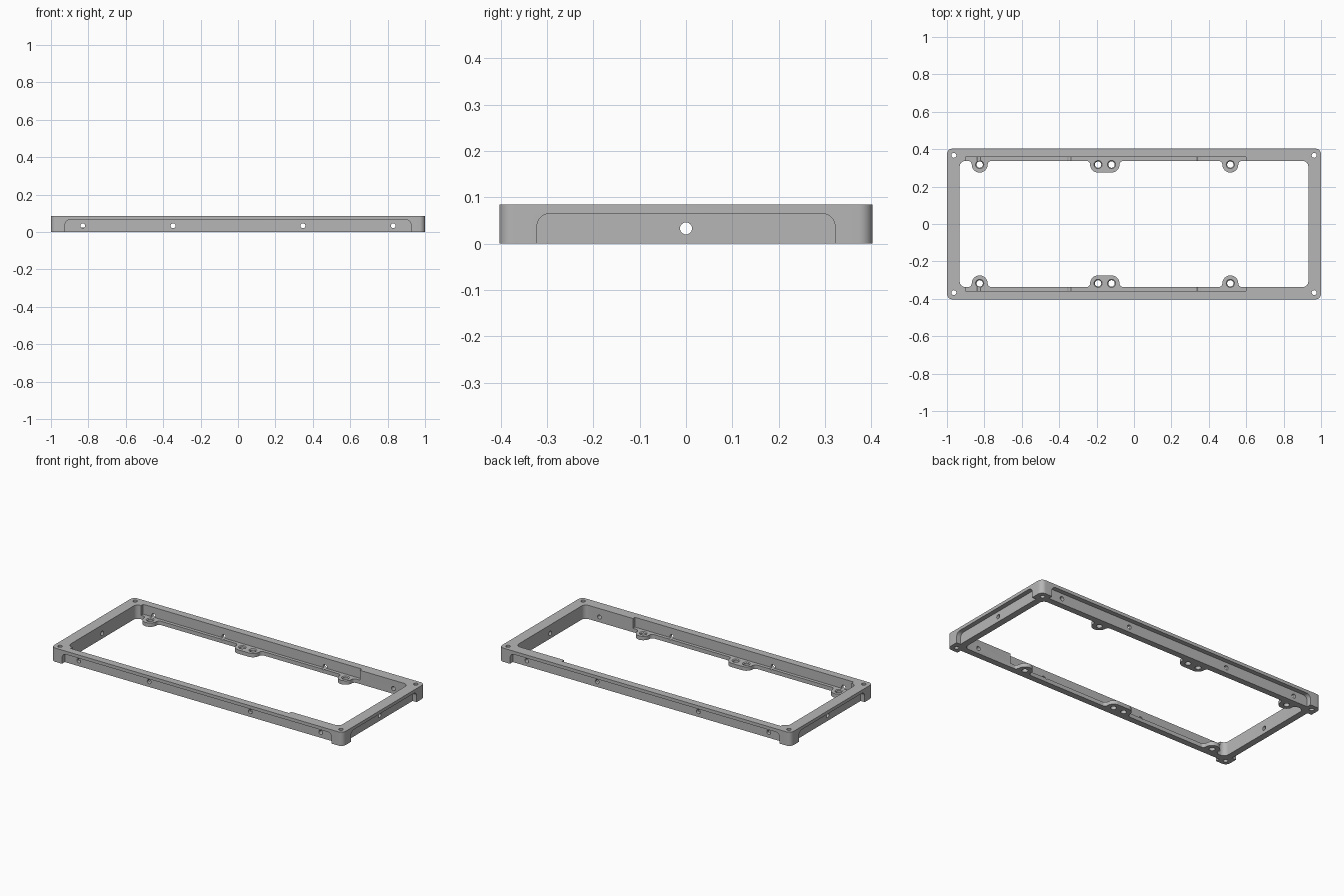
import bpy, bmesh
from math import pi, cos, sin, atan2, sqrt

if "Cube" in bpy.data.objects:
    bpy.data.objects.remove(bpy.data.objects["Cube"])

grey = bpy.data.materials.new("plain grey")
grey.use_nodes = True
grey.diffuse_color = (0.47, 0.47, 0.47, 1)
grey.node_tree.nodes["Principled BSDF"].inputs["Base Color"].default_value = (0.47, 0.47, 0.47, 1)

HEIGHT, FLOOR = 0.085, 0.024
OUT_X, OUT_Y = 1.0, 0.403
IN_X, IN_Y = 0.932, 0.337
RECESS, SCREW_Z = 0.028, 0.033
TAB_Y, TAB_R, FILLET = 0.3175, 0.0425, 0.02


def arc(cx, cy, r, a, b, n=8):
    return [(cx + r * cos(a + (b - a) * i / n), cy + r * sin(a + (b - a) * i / n))
            for i in range(n + 1)]


def rounded(w, h, r):
    """Rounded rectangle with half sizes w and h."""
    pts = []
    for k, (sx, sy) in enumerate([(1, 1), (-1, 1), (-1, -1), (1, -1)]):
        pts += arc(sx * (w - r), sy * (h - r), r, k * pi / 2, (k + 1) * pi / 2)
    return pts


def circle(cx, cy, r):
    return arc(cx, cy, r, 0, 2 * pi, 24)[:-1]


def prism(name, outline, lo, hi, axis="z", end_outline=None):
    """Extrude an outline along an axis; end_outline makes a taper."""
    place = {"z": lambda u, v, w: (u, v, w),
             "y": lambda u, v, w: (u, w, v),
             "x": lambda u, v, w: (w, u, v)}[axis]
    bm = bmesh.new()
    a = [bm.verts.new(place(u, v, lo)) for u, v in outline]
    b = [bm.verts.new(place(u, v, hi)) for u, v in (end_outline or outline)]
    bm.faces.new(a)
    bm.faces.new(b)
    for i in range(len(a)):
        j = (i + 1) % len(a)
        bm.faces.new((a[i], a[j], b[j], b[i]))
    bmesh.ops.recalc_face_normals(bm, faces=bm.faces)
    mesh = bpy.data.meshes.new(name)
    bm.to_mesh(mesh)
    bm.free()
    mesh.materials.append(grey)
    ob = bpy.data.objects.new(name, mesh)
    bpy.context.collection.objects.link(ob)
    return ob


def combine(target, tool, operation="DIFFERENCE"):
    mod = target.modifiers.new("shape", "BOOLEAN")
    mod.operation, mod.solver, mod.object = operation, "EXACT", tool
    bpy.context.view_layer.objects.active = target
    bpy.ops.object.modifier_apply(modifier=mod.name)
    bpy.data.objects.remove(tool)


def tab_outline(x1, x2, side):
    """Rounded lug, flared where it meets the rail."""
    fy = IN_Y - FILLET
    dx = sqrt((TAB_R + FILLET) ** 2 - (fy - TAB_Y) ** 2)
    t = atan2(fy - TAB_Y, dx)
    right = arc(x2 + dx, fy, FILLET, pi / 2, pi + t)
    right += arc(x2, TAB_Y, TAB_R, t, -pi / 2, 12)
    left = [(x1 + x2 - x, y) for x, y in reversed(right)]
    if x1 == x2:
        left = left[1:]
    pts = [(right[0][0], IN_Y + 0.01)] + right + left + [(left[-1][0], IN_Y + 0.01)]
    return [(x, side * y) for x, y in pts]


# Rectangular frame
frame = prism("frame", rounded(OUT_X, OUT_Y, 0.03), 0, HEIGHT)
combine(frame, prism("opening", rounded(IN_X, IN_Y, 0.03), -0.1, 0.2))

# Recesses in the outer walls, leaving a foot at each corner
for side in (-1, 1):
    lo, hi = sorted((side * (OUT_Y - RECESS), side * (OUT_Y + 0.1)))
    combine(frame, prism("long_recess", rounded(0.925, 0.065, 0.028), lo, hi, "y"))
    lo, hi = sorted((side * (OUT_X - RECESS), side * (OUT_X + 0.1)))
    combine(frame, prism("end_recess", rounded(0.322, 0.065, 0.028), lo, hi, "x"))

# Mounting tabs and the ledge pockets behind them
tabs = [(-0.825, -0.825), (-0.192, -0.12), (0.515, 0.515)]
for side in (-1, 1):
    for x1, x2 in tabs:
        combine(frame, prism("tab", tab_outline(x1, x2, side), 0, FLOOR), "UNION")
    lo, hi = sorted((side * 0.25, side * 0.357))
    pocket = [(-0.9, lo), (0.6, lo), (0.6, hi), (-0.9, hi)]
    combine(frame, prism("pocket", pocket, FLOOR, 0.2))

# Screw holes through the tabs, chamfered on top
for side in (-1, 1):
    for x in (-0.825, -0.192, -0.12, 0.515):
        y = side * TAB_Y
        combine(frame, prism("tab_hole", circle(x, y, 0.017), -0.05, 0.05))
        combine(frame, prism("chamfer", circle(x, y, 0.017), FLOOR - 0.005, FLOOR + 0.001,
                             "z", circle(x, y, 0.023)))

# Upright holes in the corners
for sx in (-1, 1):
    for sy in (-1, 1):
        combine(frame, prism("corner_hole", circle(sx * 0.963, sy * 0.367, 0.013), -0.1, 0.2))

# Sideways holes through the walls
for side in (-1, 1):
    lo, hi = sorted((side * 0.332, side * 0.5))
    for x in (-0.83, -0.347, 0.347, 0.83):
        combine(frame, prism("long_hole", circle(x, SCREW_Z, 0.013), lo, hi, "y"))
    lo, hi = sorted((side * 0.9, side * 1.1))
    combine(frame, prism("end_hole", circle(0, SCREW_Z, 0.013), lo, hi, "x"))

bpy.ops.object.select_all(action="DESELECT")
frame.select_set(True)
bpy.context.view_layer.objects.active = frame
bpy.ops.object.shade_smooth_by_angle(angle=pi / 6)
